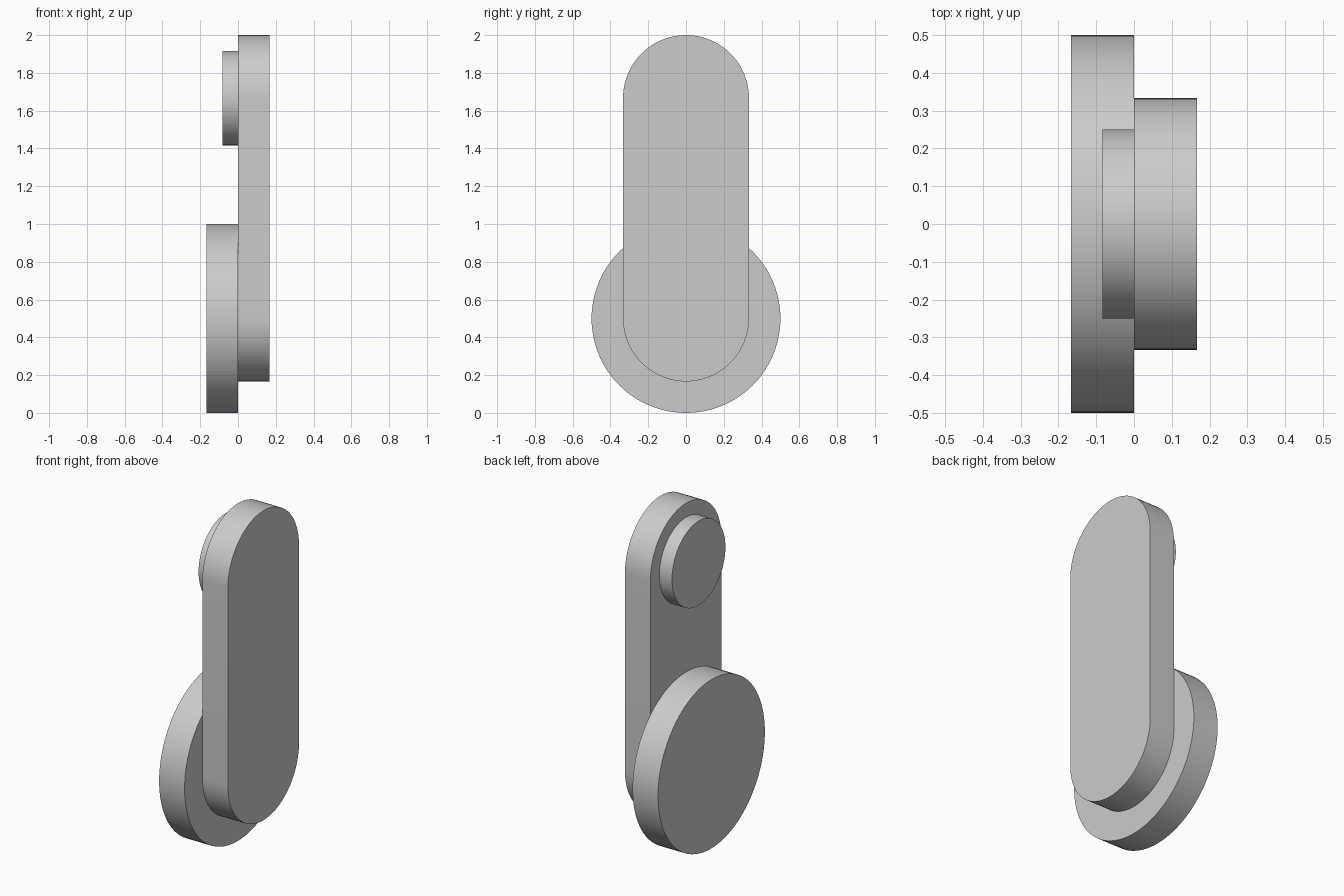
import bpy, bmesh
from math import sin, cos, pi, radians

cube = bpy.data.objects.get("Cube")
if cube:
    bpy.data.objects.remove(cube, do_unlink=True)

grey = bpy.data.materials.new("light_grey")
grey.use_nodes = True
colour = (0.6, 0.6, 0.6, 1)
grey.diffuse_color = colour
grey.node_tree.nodes["Principled BSDF"].inputs["Base Color"].default_value = colour

HALF_STEPS = 48


def rounded_plate(name, radius, z_low, z_high, x_start, x_end):
    """Extrude a disc, or a slot shape when z_high > z_low, along x."""
    outline = []
    for centre, start in ((z_high, 0), (z_low, pi)):
        for i in range(HALF_STEPS + 1):
            a = start + pi * i / HALF_STEPS
            outline.append((x_start, radius * cos(a), centre + radius * sin(a)))
    bm = bmesh.new()
    face = bm.faces.new([bm.verts.new(p) for p in outline])
    extruded = bmesh.ops.extrude_face_region(bm, geom=[face], use_keep_orig=True)
    top = [v for v in extruded["geom"] if isinstance(v, bmesh.types.BMVert)]
    bmesh.ops.translate(bm, verts=top, vec=(x_end - x_start, 0, 0))
    bmesh.ops.remove_doubles(bm, verts=bm.verts, dist=1e-5)
    bmesh.ops.recalc_face_normals(bm, faces=bm.faces)
    mesh = bpy.data.meshes.new(name)
    bm.to_mesh(mesh)
    bm.free()
    mesh.materials.append(grey)
    obj = bpy.data.objects.new(name, mesh)
    bpy.context.collection.objects.link(obj)
    bpy.ops.object.select_all(action="DESELECT")
    obj.select_set(True)
    bpy.context.view_layer.objects.active = obj
    bpy.ops.object.shade_smooth_by_angle(angle=radians(30))
    return obj


LOWER, UPPER = 0.5, 1.6667   # heights of the two axes

# Long arm with rounded ends
rounded_plate("arm", 0.3333, LOWER, UPPER, 0, 0.1667)
# Large disc behind the lower end
rounded_plate("large_disc", 0.5, LOWER, LOWER, -0.1667, 0)
# Small disc behind the upper end
rounded_plate("small_disc", 0.25, UPPER, UPPER, -0.0833, 0)
